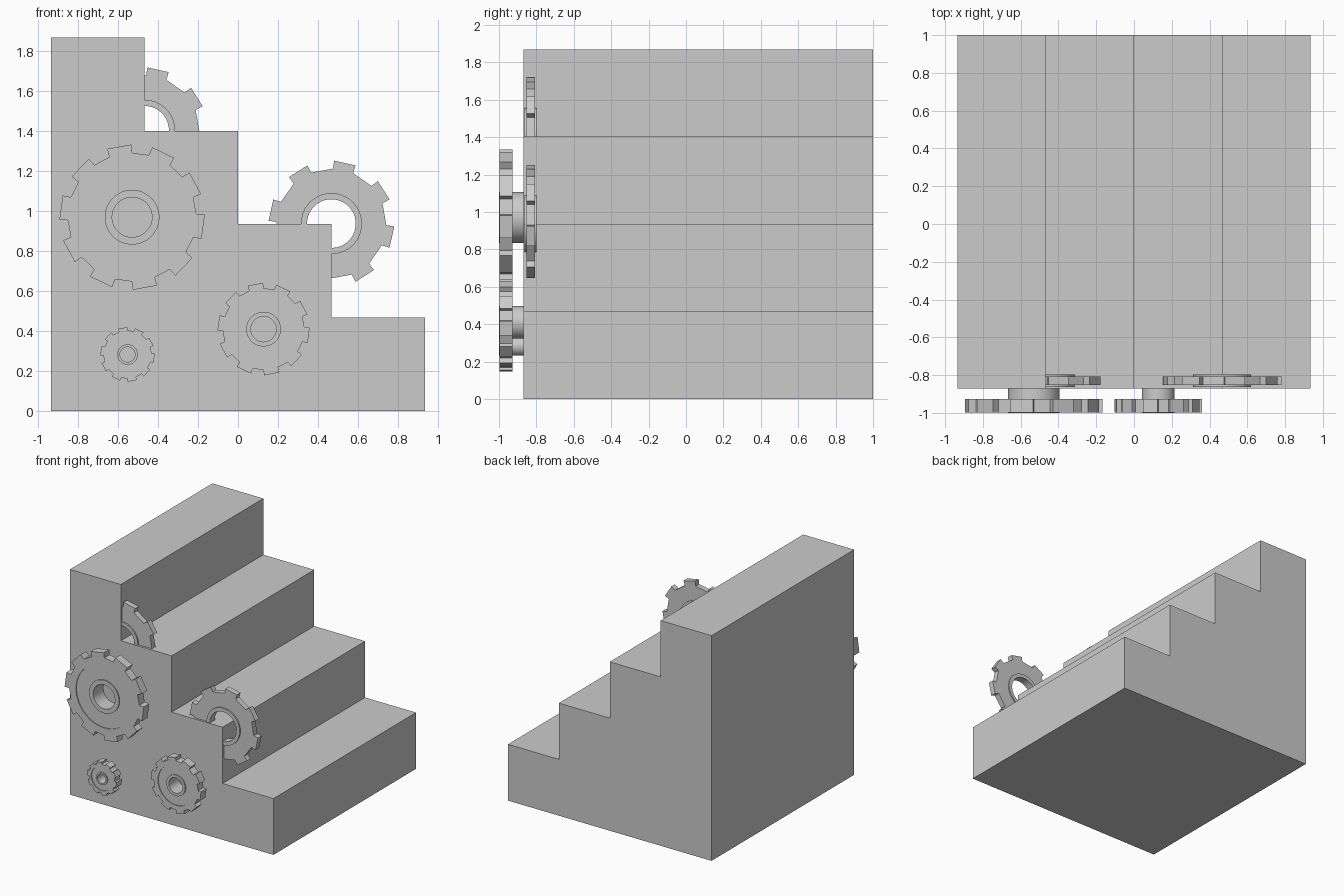
import bpy, bmesh
from math import cos, sin, radians

if "Cube" in bpy.data.objects:
    bpy.data.objects.remove(bpy.data.objects["Cube"])


def finish(name, bm):
    bmesh.ops.recalc_face_normals(bm, faces=bm.faces)
    me = bpy.data.meshes.new(name)
    bm.to_mesh(me)
    bm.free()
    ob = bpy.data.objects.new(name, me)
    bpy.context.collection.objects.link(ob)
    return ob


def staircase(half, y0, y1, steps):
    """Stepped side profile extruded along y."""
    s = 2 * half / steps
    pts = [(half, 0), (-half, 0)]
    for i in range(steps):
        z = (steps - i) * s
        pts += [(-half + i * s, z), (-half + (i + 1) * s, z)]
    bm = bmesh.new()
    face = bm.faces.new([bm.verts.new((x, y0, z)) for x, z in pts])
    ext = bmesh.ops.extrude_face_region(bm, geom=[face], use_keep_orig=True)
    verts = [g for g in ext["geom"] if isinstance(g, bmesh.types.BMVert)]
    bmesh.ops.translate(bm, verts=verts, vec=(0, y1 - y0, 0))
    return finish("staircase", bm)


def gear(name, cx, cz, teeth, phase, outer, root, half, section):
    """Closed ring section (radius or None for toothed outline, y) swept about y."""
    pitch = 360 / teeth
    bm = bmesh.new()
    loops = []
    for r, y in section:
        loop = []
        for t in range(teeth):
            mid = phase + t * pitch
            if r is None:
                ring = [(root, -half * 1.08), (outer, -half), (outer, half), (root, half * 1.08)]
            else:
                ring = [(r, pitch * k) for k in (-.375, -.125, .125, .375)]
            for rad, a in ring:
                a = radians(mid + a)
                loop.append(bm.verts.new((cx + rad * cos(a), y, cz + rad * sin(a))))
        loops.append(loop)
    n = teeth * 4
    for a, b in zip(loops, loops[1:] + loops[:1]):
        for i in range(n):
            j = (i + 1) % n
            bm.faces.new((a[i], a[j], b[j], b[i]))
    ob = finish(name, bm)
    bpy.ops.object.select_all(action='DESELECT')
    ob.select_set(True)
    bpy.context.view_layer.objects.active = ob
    bpy.ops.object.shade_smooth_by_angle(angle=radians(15))
    return ob


# four-step block
staircase(0.935, -0.87, 1.0, 4)

# wall gears: toothed plate with shallow recess, hub and bore reaching the wall
for name, x, z, s in (("large_gear", -0.53, 0.97, 1.0),
                      ("medium_gear", 0.128, 0.41, 0.635),
                      ("small_gear", -0.553, 0.283, 0.375)):
    ring, hub, bore = 0.26 * s, 0.137 * s, 0.1 * s
    section = [(None, -0.927), (None, -0.998), (ring, -0.998), (ring, -0.991),
               (hub, -0.991), (hub, -1.0), (bore, -1.0), (bore, -0.87),
               (hub, -0.87), (hub, -0.927)]
    gear(name, x, z, 10, 28.3, 0.364 * s, 0.322 * s, 9.7, section)

# step gears: plain plates with a collar raised on both faces
for name, x, z in (("lower_step_gear", 0.4675, 0.938), ("upper_step_gear", -0.4675, 1.405)):
    section = [(None, -0.807), (None, -0.853), (0.153, -0.853), (0.153, -0.864),
               (0.122, -0.864), (0.122, -0.798), (0.153, -0.798), (0.153, -0.807)]
    gear(name, x, z, 8, 32.5, 0.315, 0.275, 10, section)
